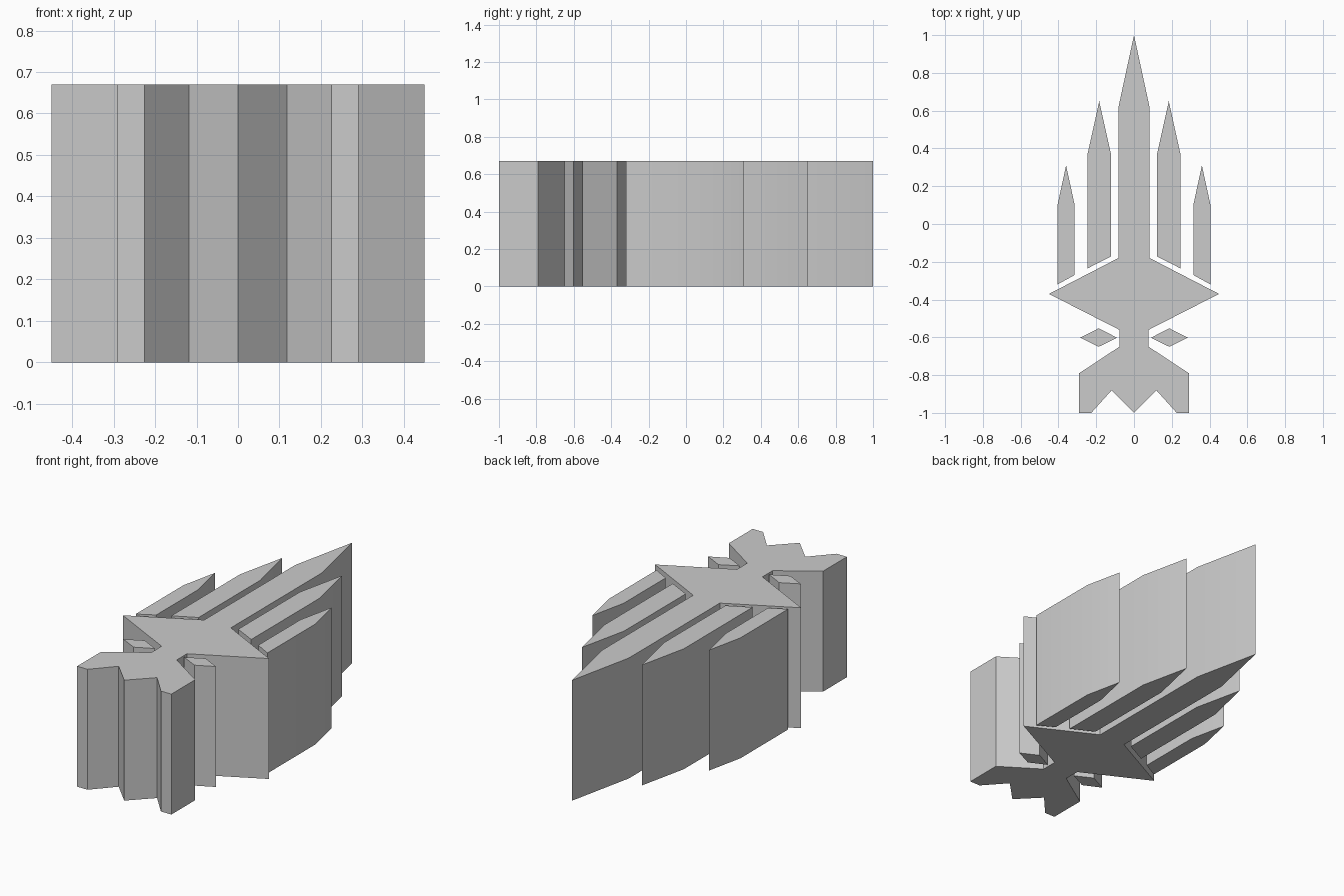
import bpy, bmesh, math

cube = bpy.data.objects.get("Cube")
if cube:
    bpy.data.objects.remove(cube, do_unlink=True)

HEIGHT = 0.67

grey = bpy.data.materials.new("light grey")
grey.use_nodes = True
colour = (0.6, 0.6, 0.6, 1)
grey.diffuse_color = colour
grey.node_tree.nodes["Principled BSDF"].inputs["Base Color"].default_value = colour


def extrude_outline(name, outline):
    """Stand a flat outline up as a solid of the common height."""
    bm = bmesh.new()
    base = bm.faces.new([bm.verts.new((x, y, 0)) for x, y in outline])
    top = bmesh.ops.extrude_face_region(bm, geom=[base])["geom"]
    verts = [v for v in top if isinstance(v, bmesh.types.BMVert)]
    bmesh.ops.translate(bm, verts=verts, vec=(0, 0, HEIGHT))
    bmesh.ops.recalc_face_normals(bm, faces=bm.faces)
    mesh = bpy.data.meshes.new(name)
    bm.to_mesh(mesh)
    bm.free()
    mesh.materials.append(grey)
    obj = bpy.data.objects.new(name, mesh)
    bpy.context.collection.objects.link(obj)
    bpy.ops.object.select_all(action="DESELECT")
    obj.select_set(True)
    bpy.context.view_layer.objects.active = obj
    bpy.ops.object.shade_smooth_by_angle(angle=math.radians(30))


def pair(name, outline):
    extrude_outline("left_" + name, outline)
    extrude_outline("right_" + name, [(-x, y) for x, y in outline])


def prong(inner, outer, base_inner, base_outer, shoulder, tip):
    return [(inner, base_inner), (outer, base_outer), (outer, shoulder),
            ((inner + outer) / 2, tip), (inner, shoulder)]


# Central body: pointed blade, wide diamond guard, narrow neck, notched tail
half = [(0, 1), (0.082, 0.62), (0.082, -0.18), (0.45, -0.37), (0.078, -0.56),
        (0.078, -0.65), (0.29, -0.79), (0.29, -1), (0.226, -1),
        (0.118, -0.88), (0, -1)]
extrude_outline("central_blade", half + [(-x, y) for x, y in half[-2:0:-1]])

# Side prongs with slanted bases following the guard
pair("inner_prong", prong(0.122, 0.246, -0.172, -0.235, 0.37, 0.65))
pair("outer_prong", prong(0.314, 0.405, -0.27, -0.32, 0.10, 0.31))

# Small lozenges beside the neck
pair("lozenge", [(0.09, -0.602), (0.187, -0.65), (0.285, -0.602), (0.187, -0.552)])
